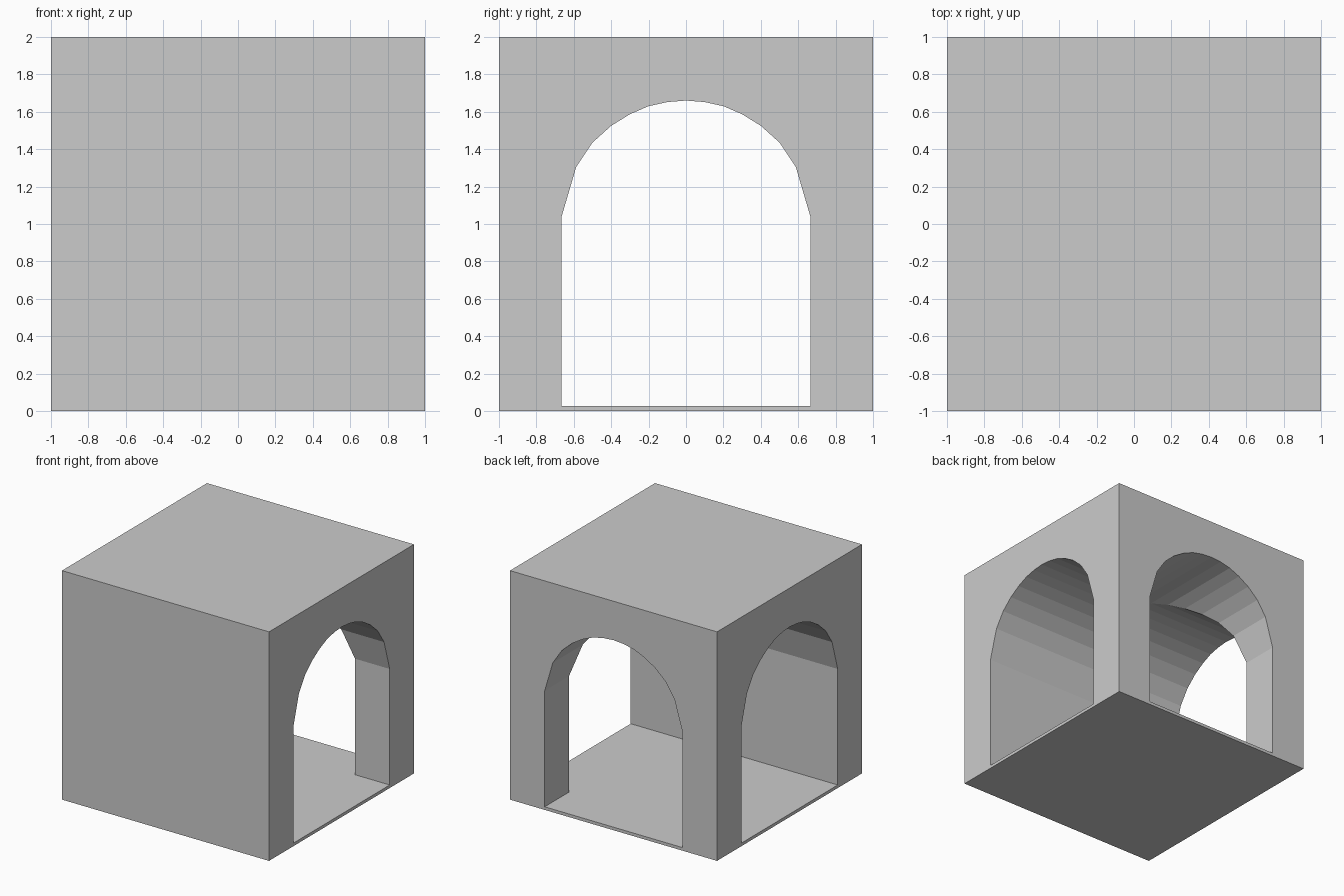
import bpy, bmesh
from mathutils import Matrix
from math import radians

if "Cube" in bpy.data.objects:
    bpy.data.objects.remove(bpy.data.objects["Cube"])

FLOOR = 0.027
# Right half of the arch opening: (offset from centre, height), apex last
HALF = [(0.665, FLOOR), (0.665, 1.04), (0.587, 1.305), (0.5, 1.435), (0.4, 1.525),
        (0.3, 1.587), (0.2, 1.63), (0.1, 1.652), (0.0, 1.66)]
PROFILE = HALF + [(-a, z) for a, z in reversed(HALF[:-1])]


def make_object(name, bm):
    bmesh.ops.recalc_face_normals(bm, faces=bm.faces)
    mesh = bpy.data.meshes.new(name)
    bm.to_mesh(mesh)
    bm.free()
    obj = bpy.data.objects.new(name, mesh)
    bpy.context.collection.objects.link(obj)
    return obj


def arch_cutter(name, start, end, turn=0):
    """Arch profile swept along x from start to end, then turned about z."""
    bm = bmesh.new()
    face = bm.faces.new([bm.verts.new((start, a, z)) for a, z in PROFILE])
    ext = bmesh.ops.extrude_face_region(bm, geom=[face], use_keep_orig=True)
    verts = [g for g in ext["geom"] if isinstance(g, bmesh.types.BMVert)]
    bmesh.ops.translate(bm, verts=verts, vec=(end - start, 0, 0))
    bmesh.ops.rotate(bm, verts=bm.verts, matrix=Matrix.Rotation(radians(turn), 3, 'Z'))
    obj = make_object(name, bm)
    obj.hide_render = True
    return obj


# Solid block
bm = bmesh.new()
bmesh.ops.create_cube(bm, size=2, matrix=Matrix.Translation((0, 0, 1)))
block = make_object("vaulted_block", bm)

# Through passage side to side, and a branch from the back meeting it at the centre
cutters = [arch_cutter("side_passage_cutter", -1.2, 1.2),
           arch_cutter("back_passage_cutter", 0.0, 1.2, 90)]
for cutter in cutters:
    mod = block.modifiers.new(cutter.name, 'BOOLEAN')
    mod.operation = 'DIFFERENCE'
    mod.solver = 'EXACT'
    mod.object = cutter

# Apply the cuts and remove the helpers
bpy.context.view_layer.objects.active = block
for name in [m.name for m in block.modifiers]:
    bpy.ops.object.modifier_apply(modifier=name)
for cutter in cutters:
    bpy.data.objects.remove(cutter)
